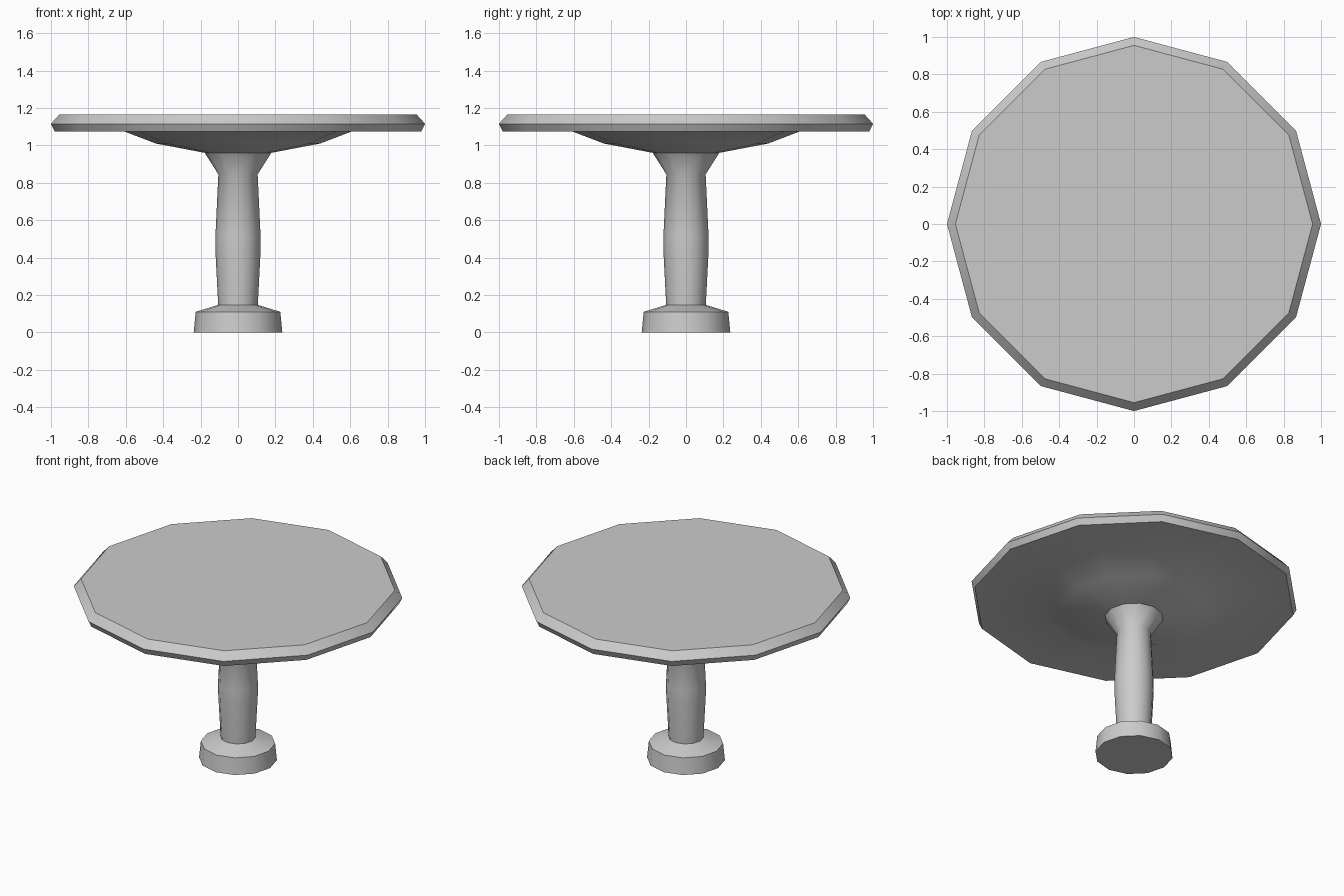
import bpy, bmesh
from math import cos, sin, pi, radians

if "Cube" in bpy.data.objects:
    bpy.data.objects.remove(bpy.data.objects["Cube"])

SIDES = 12


def lathe(name, profile, cap_bottom=False, cap_top=False):
    """Revolve (radius, height) points into a twelve-sided part."""
    bm = bmesh.new()
    rings = [[bm.verts.new((r * cos(2 * pi * i / SIDES), r * sin(2 * pi * i / SIDES), z))
              for i in range(SIDES)] for r, z in profile]
    for a, b in zip(rings, rings[1:]):
        for i in range(SIDES):
            j = (i + 1) % SIDES
            bm.faces.new((a[i], a[j], b[j], b[i]))
    if cap_bottom:
        bm.faces.new(rings[0][::-1])
    if cap_top:
        bm.faces.new(rings[-1])
    mesh = bpy.data.meshes.new(name)
    bm.to_mesh(mesh)
    bm.free()
    obj = bpy.data.objects.new(name, mesh)
    bpy.context.collection.objects.link(obj)
    bpy.ops.object.select_all(action='DESELECT')
    obj.select_set(True)
    bpy.context.view_layer.objects.active = obj
    bpy.ops.object.shade_smooth_by_angle(angle=radians(40))
    return obj


# Foot with sloping shoulder
lathe("foot", [(0.237, 0), (0.226, 0.11), (0.106, 0.147)], cap_bottom=True)

# Slightly bulging column flaring out at the top
lathe("column", [(0.106, 0.147), (0.121, 0.44), (0.121, 0.51),
                 (0.105, 0.845), (0.178, 0.96)])

# Table top: shallow dished underside, flat rim, bevelled edge
lathe("table_top", [(0.178, 0.96), (0.44, 1.01), (0.61, 1.075), (0.98, 1.075),
                    (1.0, 1.115), (0.955, 1.165)], cap_top=True)
